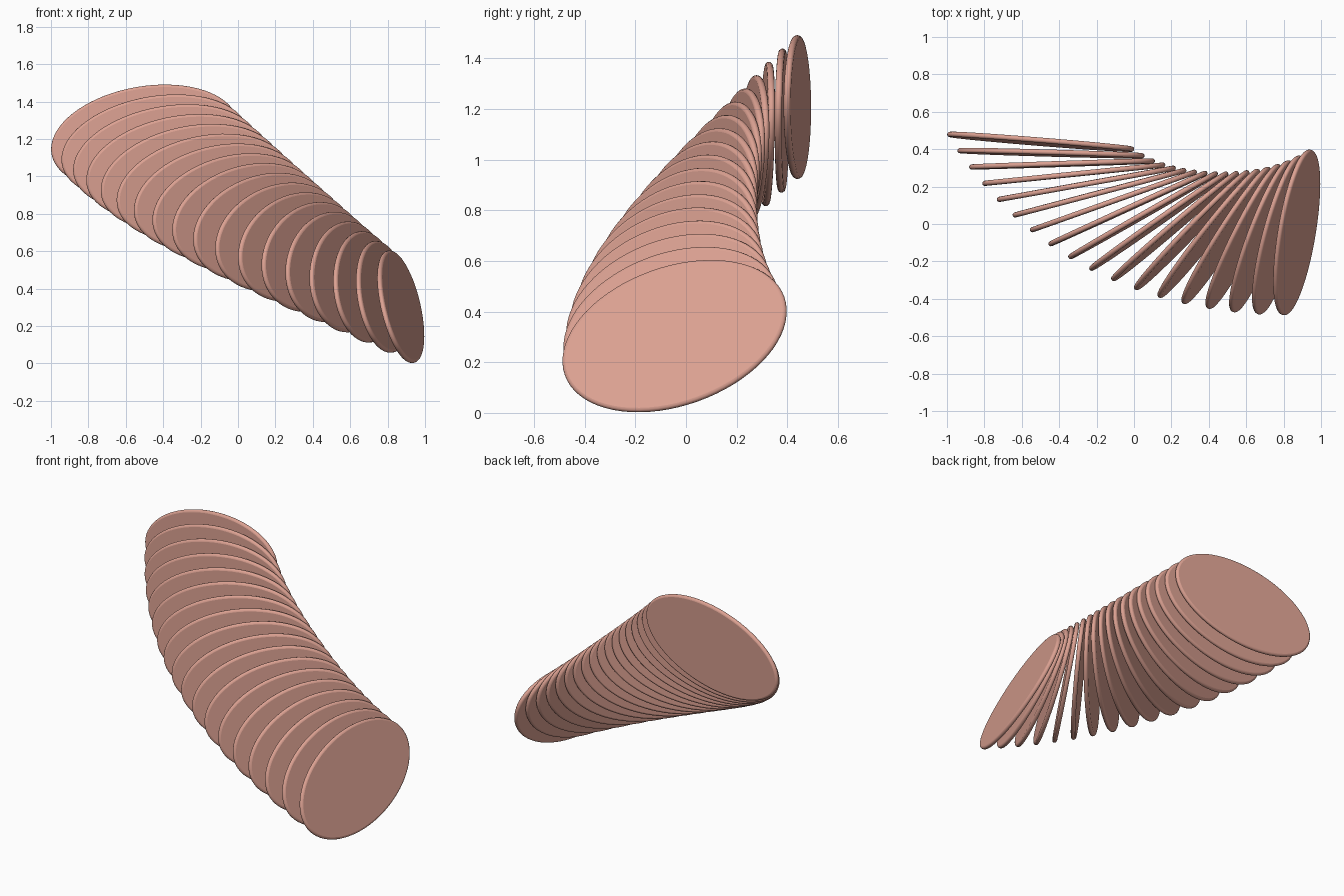
import bpy, bmesh
from math import sin, cos, pi
from mathutils import Vector

if "Cube" in bpy.data.objects:
    bpy.data.objects.remove(bpy.data.objects["Cube"])

COUNT, SEGS, RIM = 18, 72, 6
HALF = 0.014  # half thickness, also the rim rounding radius

# Paths of the outer and inner tips of the discs, seen from the top
KEYS = [0, 4, 8, 12, 17]
OUTER = [(-0.997, 0.479), (-0.73, 0.13), (-0.343, -0.178), (0.145, -0.387), (0.82, -0.478)]
INNER = [(-0.001, 0.40), (0.22, 0.30), (0.44, 0.272), (0.655, 0.287), (0.92, 0.388)]

# Minor half axis of the first and last disc
MINOR_A, MINOR_B = Vector((-0.048, 0.013, 0.27)), Vector((-0.106, -0.0915, 0.257))

mat = bpy.data.materials.new("salmon")
mat.diffuse_color = (0.72, 0.36, 0.29, 1)
mat.use_nodes = True
mat.node_tree.nodes["Principled BSDF"].inputs["Base Color"].default_value = mat.diffuse_color


def along(points, k):
    """Smooth curve through the key points."""
    out = Vector((0, 0))
    for i, p in enumerate(points):
        w = 1.0
        for j, kj in enumerate(KEYS):
            if j != i:
                w *= (k - kj) / (KEYS[i] - kj)
        out += w * Vector(p)
    return out


def disc(name, centre, u, v):
    """Thin elliptical plate with a half-round rim."""
    n = u.cross(v).normalized()
    bm = bmesh.new()
    rings = []
    for r in range(RIM + 1):
        a = -pi / 2 + pi * r / RIM
        inset, h = HALF * (cos(a) - 1), HALF * sin(a)
        su, sv = 1 + inset / u.length, 1 + inset / v.length
        rings.append([bm.verts.new(centre + u * su * cos(t) + v * sv * sin(t) + n * h)
                      for t in (2 * pi * i / SEGS for i in range(SEGS))])
    for lo, hi in zip(rings, rings[1:]):
        for i in range(SEGS):
            j = (i + 1) % SEGS
            bm.faces.new((lo[i], lo[j], hi[j], hi[i])).smooth = True
    # flat faces
    bm.faces.new(rings[0][::-1])
    bm.faces.new(rings[-1])
    bmesh.ops.recalc_face_normals(bm, faces=bm.faces)
    mesh = bpy.data.meshes.new(name)
    bm.to_mesh(mesh)
    bm.free()
    mesh.materials.append(mat)
    ob = bpy.data.objects.new(name, mesh)
    bpy.context.collection.objects.link(ob)


# Fanned stack of discs descending from the upper left to the lower right
for k in range(COUNT):
    t = k / (COUNT - 1)
    o, i = along(OUTER, k), along(INNER, k)
    mid, half = (o + i) / 2, (i - o) / 2
    centre = Vector((mid.x, mid.y, 1.207 + (0.303 - 1.207) * t))
    u = Vector((half.x, half.y, 0.088 + (0.155 - 0.088) * t))
    v = MINOR_A.lerp(MINOR_B, t)
    disc(f"disc_{k + 1:02d}", centre, u, v)
